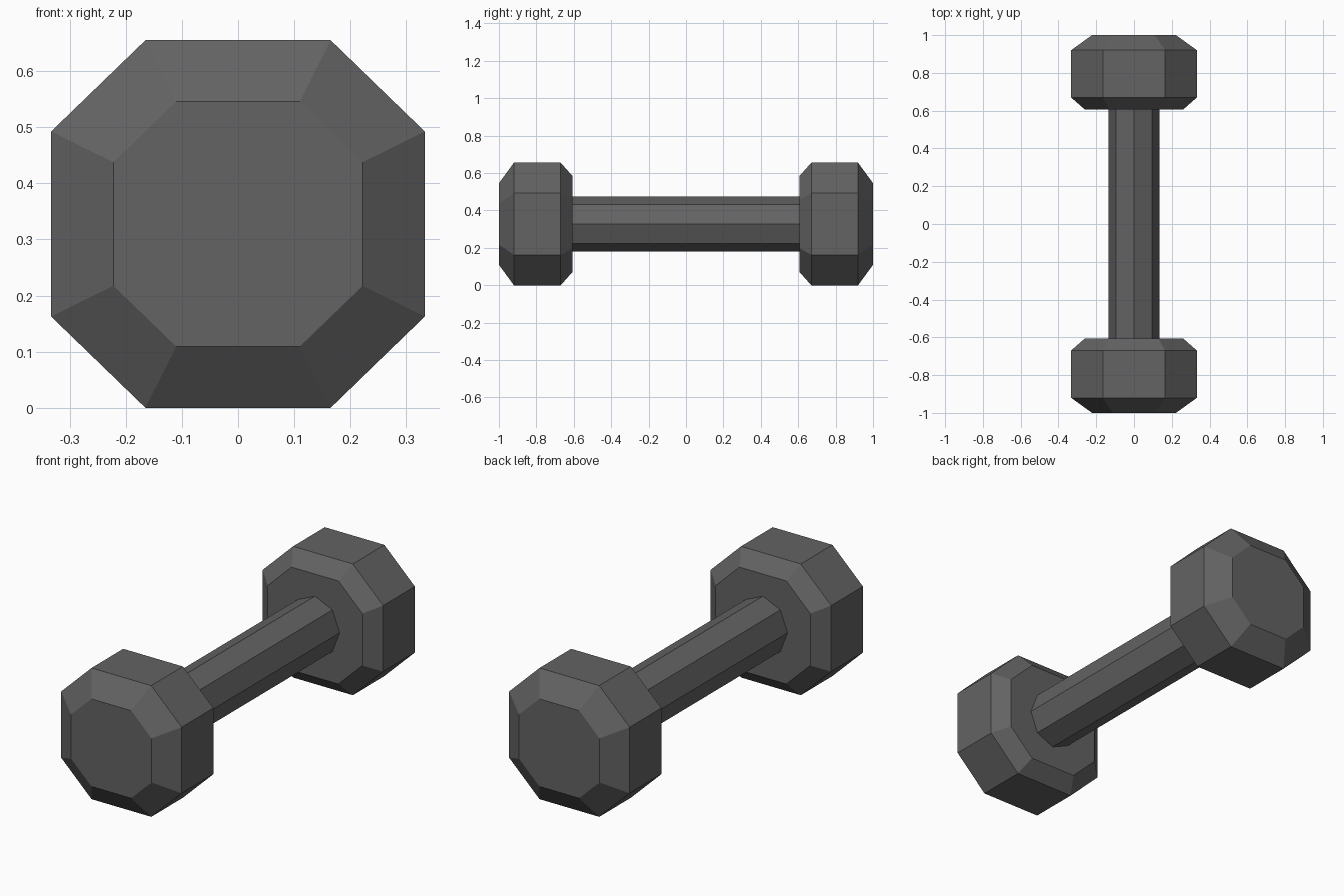
import bpy
import bmesh
import math

cube = bpy.data.objects.get("Cube")
if cube:
    bpy.data.objects.remove(cube, do_unlink=True)

CENTRE_Z = 0.3275

# Dark rubber-like grey
grey = bpy.data.materials.new("dark_grey")
grey.use_nodes = True
colour = (0.125, 0.125, 0.125, 1)
grey.diffuse_color = colour
bsdf = grey.node_tree.nodes["Principled BSDF"]
bsdf.inputs["Base Color"].default_value = colour
bsdf.inputs["Roughness"].default_value = 0.8


def loft(name, profile, stations):
    """Sweep an (x, z) profile along y through (y, scale) stations and cap the ends."""
    bm = bmesh.new()
    rings = [[bm.verts.new((x * s, y, CENTRE_Z + z * s)) for x, z in profile]
             for y, s in stations]
    n = len(profile)
    for a, b in zip(rings, rings[1:]):
        for i in range(n):
            j = (i + 1) % n
            bm.faces.new((a[i], a[j], b[j], b[i]))
    bm.faces.new(rings[0])
    bm.faces.new(rings[-1])
    bmesh.ops.recalc_face_normals(bm, faces=bm.faces)
    mesh = bpy.data.meshes.new(name)
    bm.to_mesh(mesh)
    bm.free()
    mesh.materials.append(grey)
    obj = bpy.data.objects.new(name, mesh)
    bpy.context.collection.objects.link(obj)
    return obj


# Octagonal heads with a wide outer chamfer and a narrow inner one
W, H, F = 0.333, 0.3275, 0.165
octagon = [(F, -H), (W, -F), (W, F), (F, H), (-F, H), (-W, F), (-W, -F), (-F, -H)]
head_stations = [(1.0, 0.667), (0.92, 1.0), (0.67, 1.0), (0.607, 0.785)]
for name, side in (("front_head", -1), ("back_head", 1)):
    loft(name, octagon, [(side * y, s) for y, s in head_stations])

# Eight-sided grip bar, slightly taller than wide
bar = [(0.136 * math.cos(k * math.pi / 4), 0.147 * math.sin(k * math.pi / 4))
       for k in range(8)]
loft("grip_bar", bar, [(-0.62, 1), (0.62, 1)])
